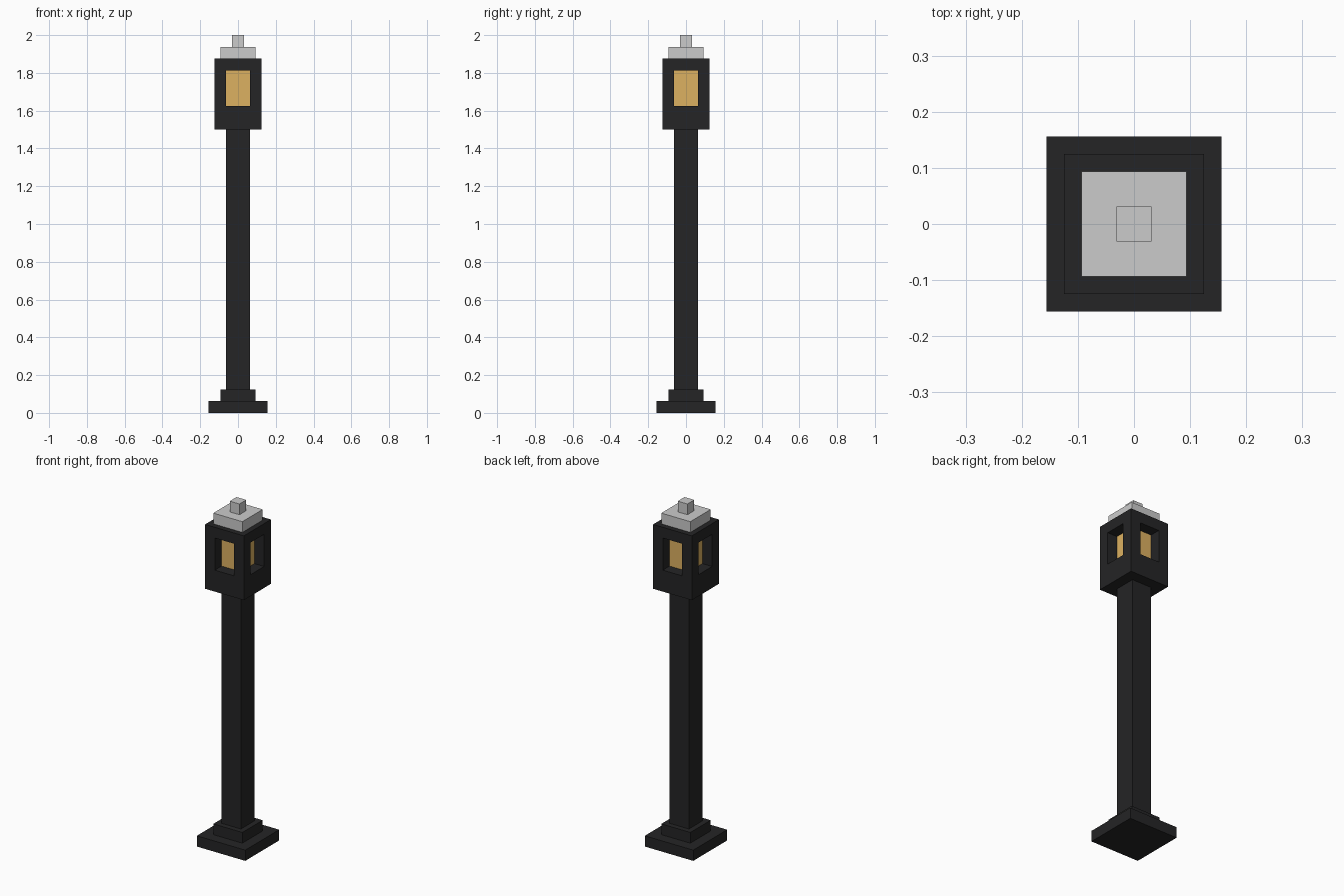
import bpy, bmesh
from mathutils import Vector

if "Cube" in bpy.data.objects:
    bpy.data.objects.remove(bpy.data.objects["Cube"])

U = 1 / 16  # module size


def material(name, rgb):
    m = bpy.data.materials.new(name)
    m.diffuse_color = (*rgb, 1)
    m.use_nodes = True
    m.node_tree.nodes["Principled BSDF"].inputs["Base Color"].default_value = m.diffuse_color
    return m


iron = material("dark_iron", (0.018, 0.018, 0.019))
amber = material("amber_glass", (0.72, 0.44, 0.12))


def box(name, width, z0, z1, mat=None):
    """Square centred block; all sizes in modules."""
    bm = bmesh.new()
    bmesh.ops.create_cube(bm, size=1)
    bmesh.ops.scale(bm, vec=(width * U, width * U, (z1 - z0) * U), verts=bm.verts)
    bmesh.ops.translate(bm, vec=(0, 0, (z0 + z1) / 2 * U), verts=bm.verts)
    me = bpy.data.meshes.new(name)
    bm.to_mesh(me)
    bm.free()
    ob = bpy.data.objects.new(name, me)
    bpy.context.collection.objects.link(ob)
    if mat:
        me.materials.append(mat)
    return ob


# Stepped foot and post
box("base_plate", 5, 0, 1, iron)
box("base_step", 3, 1, 2, iron)
box("post", 2, 2, 24, iron)

# Lantern housing: a deep window opening in each of the four sides
housing = box("lantern_housing", 4, 24, 30, iron)
bm = bmesh.new()
bm.from_mesh(housing.data)
bm.normal_update()
sides = [f for f in bm.faces if abs(f.normal.z) < 0.5]
bmesh.ops.inset_individual(bm, faces=sides, thickness=U, use_even_offset=True)
for f in sides:
    for v in f.verts:
        v.co.z = (26 if v.co.z < 27 * U else 29) * U  # taller sill than header
panes = bmesh.ops.extrude_discrete_faces(bm, faces=sides)["faces"]
bm.normal_update()
for f in panes:
    bmesh.ops.translate(bm, vec=Vector(f.normal) * -U, verts=f.verts)
bmesh.ops.delete(bm, geom=panes, context='FACES_ONLY')
bm.to_mesh(housing.data)
bm.free()

# Glowing core behind the openings
box("lantern_glass", 2, 26, 29, amber)

# Pale cap and finial
box("cap", 3, 30, 31)
box("finial", 1, 31, 32)
